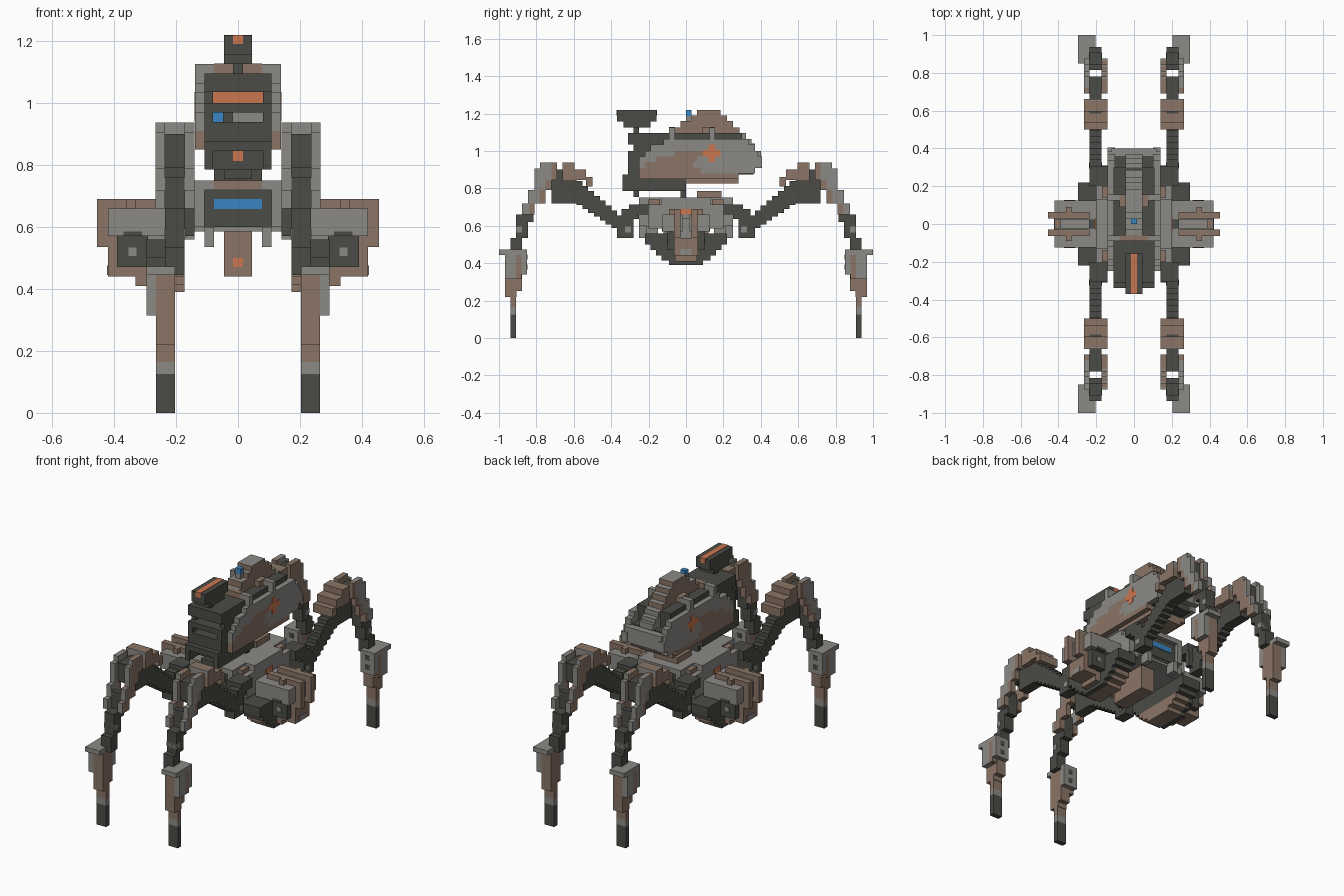
import bpy, bmesh
from mathutils import Vector

if "Cube" in bpy.data.objects:
    bpy.data.objects.remove(bpy.data.objects["Cube"], do_unlink=True)

COLOURS = {
    "grey": (0.262, 0.254, 0.235), "brown": (0.258, 0.178, 0.132),
    "dark": (0.07, 0.071, 0.061), "orange": (0.6, 0.18, 0.082),
    "blue": (0.042, 0.24, 0.56),
}
MATS = {}
for key, c in COLOURS.items():
    m = bpy.data.materials.new(key + "_paint")
    m.use_nodes = True
    m.diffuse_color = (*c, 1)
    m.node_tree.nodes["Principled BSDF"].inputs["Base Color"].default_value = (*c, 1)
    MATS[key] = m
KEYS = list(COLOURS)


def build(name, boxes, sx=1, sy=1, top=None):
    """One object from boxes (colour, x0, x1, y0, y1, z0, z1)."""
    bm = bmesh.new()
    for col, x0, x1, y0, y1, z0, z1 in boxes:
        vs = bmesh.ops.create_cube(bm, size=1)["verts"]
        for v in vs:
            v.co = Vector(((x0 + x1) / 2 * sx + v.co.x * (x1 - x0),
                           (y0 + y1) / 2 * sy + v.co.y * (y1 - y0),
                           (z0 + z1) / 2 + v.co.z * (z1 - z0)))
        for f in {f for v in vs for f in v.link_faces}:
            f.normal_update()
            up = top and f.normal.z > 0.5
            f.material_index = KEYS.index(top if up else col)
    me = bpy.data.meshes.new(name)
    bm.to_mesh(me)
    bm.free()
    for k in KEYS:
        me.materials.append(MATS[k])
    ob = bpy.data.objects.new(name, me)
    bpy.context.collection.objects.link(ob)


def sides(name, boxes):
    for sx, label in ((1, "left"), (-1, "right")):
        build(f"{label}_{name}", boxes, sx)


def corners(name, boxes):
    for sy, label in ((-1, "front"), (1, "rear")):
        for sx, side in ((1, "left"), (-1, "right")):
            build(f"{label}_{side}_{name}", boxes, sx, sy)


def rows(col, x0, x1, table):
    """Stacked layers (z0, z1, y0, y1) sharing one width."""
    return [(col, x0, x1, y0, y1, z0, z1) for z0, z1, y0, y1 in table]


# ---- legs ----
corners("foot", [
    ("dark", .203, .265, .908, .938, 0, .126),
    ("grey", .203, .265, .908, .938, .126, .165),
    ("brown", .203, .265, .908, .938, .165, .23)])
corners("shin", rows("brown", .203, .265, [
    (.22, .25, .905, .968), (.25, .34, .877, .968), (.34, .445, .88, .968)]) + [
    ("grey", .203, .296, .85, .88, .34, .472),
    ("brown", .265, .296, .88, .91, .315, .445),
    ("grey", .265, .296, .91, .968, .315, .445),
    ("grey", .235, .296, .908, 1.0, .445, .472),
    ("grey", .203, .235, .938, 1.0, .445, .472),
    ("grey", .235, .296, .88, .908, .445, .472),
    ("dark", .235, .262, .848, .85, .42, .447),
    ("dark", .235, .262, .848, .85, .365, .392)])
corners("ankle_joint", [
    ("dark", .172, .235, .845, .908, .535, .66),
    ("dark", .172, .235, .877, .938, .445, .535),
    ("grey", .17, .237, .877, .908, .565, .595)])

# Calf plates: grey outer edge, brown towards the knee
calf = []
for z0, z1, y0, y1 in ((.905, .937, .69, .78), (.845, .905, .69, .81), (.79, .845, .72, .81),
                       (.72, .79, .752, .845), (.66, .72, .81, .877)):
    for x0, x1, cut in ((.14, .172, y1 - .012), (.235, .266, y0 + .03)):
        calf += [("brown", x0, x1, y0, cut, z0, z1), ("grey", x0, x1, cut, y1, z0, z1)]
corners("calf_armour", calf + [("dark", .172, .235, .815, .845, .62, .76)])
thigh = [("dark", .172, .235, .585, .72, .72, .9), ("dark", .172, .235, .72, .78, .79, .9)]
for i in range(8):
    y, z = .585 - i * .031, .84 - i * .0265
    thigh.append(("dark", .172, .235, y - .031, y, z - .13 + i * .006, z))
corners("thigh", thigh)
corners("thigh_plate", [
    ("brown", .14, .266, .595, .655, .9, .937),
    ("grey", .14, .266, .655, .661, .9, .937),
    ("brown", .14, .172, .585, .661, .84, .9),
    ("brown", .235, .266, .585, .661, .84, .9),
    ("brown", .14, .266, .535, .595, .845, .9),
    ("brown", .14, .266, .5, .535, .81, .86)])
corners("hip", [
    ("dark", .172, .235, .28, .37, .535, .635),
    ("dark", .172, .235, .25, .345, .635, .69),
    ("dark", .14, .235, .2, .305, .66, .715),
    ("dark", .14, .172, .28, .31, .57, .66),
    ("grey", .17, .237, .295, .325, .565, .595)])

# ---- lower chassis ----
build("chassis", [
    ("grey", -.14, .14, -.22, .22, .6, .72),
    ("grey", -.14, .14, -.25, .25, .72, .75),
    ("grey", -.2, .2, -.2, .2, .585, .715),
    ("grey", -.2, .2, -.13, .13, .715, .75)])
build("waist", [
    ("brown", -.077, .077, .06, .19, .75, .785),
    ("brown", -.077, .077, -.251, -.25, .722, .75),
    ("dark", -.077, .077, -.03, .0, .75, .8)])
for sy, label in ((-1, "front"), (1, "rear")):
    build(label + "_sensor", [
        ("grey", -.14, -.108, .22, .25, .6, .72),
        ("grey", .108, .14, .22, .25, .6, .72),
        ("dark", -.108, .108, .22, .226, .6, .72),
        ("blue", -.077, .077, .226, .23, .658, .69)], 1, sy)
corners("chassis_peg", [
    ("grey", .077, .108, .19, .25, .535, .6),
    ("grey", .14, .172, .15, .21, .56, .6),
    ("brown", .11, .17, .14, .2, .715, .74)])
build("belly_block", [
    ("brown", -.045, .045, -.12, .12, .44, .6),
    ("orange", -.016, .016, -.123, -.12, .47, .5)])

# ---- side pods ----
sides("skid", rows("dark", .172, .296, [(.5, .56, -.22, .22), (.47, .5, -.19, .19)]) + [
    (c, x0, x1, -y, y, z0, z1)
    for z0, z1, y in ((.44, .47, .16), (.415, .44, .13), (.39, .415, .09))
    for c, x0, x1 in (("brown", .172, .265), ("dark", .265, .296))])
sides("pod_core", [
    ("grey", .2, .42, -.125, -.02, .57, .66),
    ("grey", .2, .42, .02, .125, .57, .66),
    ("grey", .235, .39, -.03, .03, .5, .64),
    ("dark", .29, .39, -.1, .1, .47, .57),
    ("dark", .31, .37, -.127, .127, .57, .585),
    ("orange", .2, .206, -.03, .03, .66, .69),
    ("brown", .33, .42, -.03, .03, .44, .535),
    ("brown", .296, .33, -.06, .06, .41, .47),
    ("grey", .42, .423, -.03, .03, .445, .475)])
for sy, label in ((-1, "front"), (1, "rear")):
    y0, y1 = sorted((sy * .03, sy * .064))
    sides(label + "_pod_rib", [
        ("brown", .235, .455, y0, y1, .655, .69),
        ("brown", .33, .36, *sorted((sy * .064, sy * .09)), .655, .69),
        ("brown", .39, .455, y0, y1, .535, .655),
        ("brown", .33, .42, y0, y1, .44, .535)])
    sides(label + "_pod_bolt", [
        ("grey", .327, .353, *sorted((sy * .1, sy * .102)), .507, .533)])

# ---- upper hull ----
build("hull_core", rows("dark", -.108, .108, [
    (1.005, 1.095, -.2, .3), (.875, 1.005, -.2, .36),
    (.785, .875, -.25, 0)]) + [
    ("brown", -.108, .108, 0, .28, .825, .875),
    ("grey", -.045, .045, .3, .37, 1.005, 1.04),
    ("grey", -.12, .12, .36, .4, .91, 1.0)])
# Hoops across the hull top
for name, y0, y1 in (("front", -.09, -.06), ("rear", .09, .155)):
    build(name + "_hull_hoop", [
        ("grey", -.139, .139, y1 - .03, y1, 1.065, 1.125),
        ("brown", -.077, .077, y0 - .001, y1 + .001, 1.095, 1.127)])
sides("hull_panel", rows("grey", .1, .139, [
    (1.035, 1.065, -.12, .335), (1.0, 1.035, -.19, .37),
    (.97, 1.0, -.22, -.06), (.97, 1.0, .1, .385),
    (.94, .97, -.25, -.16), (.94, .97, .06, .405),
    (.91, .94, -.25, -.22), (.91, .94, .04, .405), (.88, .91, .08, .37)])
    + rows("brown", .1, .139, [
        (.97, 1.0, -.06, .1), (.94, .97, -.16, .06), (.91, .94, -.22, .04),
        (.88, .91, -.25, .08), (.85, .88, -.25, .28)]))
cross = [(.139, .1405, .09, .185, .97, 1.005), (.139, .1405, .12, .155, .94, .97),
         (.139, .1405, .12, .155, 1.005, 1.035)]
sides("hull_cross", [("orange", *b) for b in cross])
build("spine", rows("grey", -.045, .045, [
    (1.04, 1.065, -.15, .35), (1.065, 1.095, -.15, .32)])
    + rows("brown", -.045, .045, [
        (1.095, 1.125, -.09, .285), (1.125, 1.16, -.03, .25), (1.16, 1.19, .03, .22),
        (1.19, 1.22, .06, .185)]), top="grey")
build("spine_beacon", [
    ("grey", -.016, .016, 0, .03, 1.16, 1.188),
    ("blue", -.016, .016, 0, .03, 1.188, 1.22)])

# ---- head and turret: deep slots between overhanging lips ----
build("head", rows("dark", -.108, .108, [
    (1.035, 1.095, -.31, -.15), (.97, 1.0, -.31, -.2), (.875, .938, -.31, -.2),
    (.845, .875, -.34, -.25)]) + [
    ("dark", -.045, .045, -.28, -.25, .755, .785)])
sides("cheek", rows("dark", .08, .108, [
    (1.0, 1.035, -.28, -.2), (.938, .97, -.31, -.2), (.785, .845, -.34, -.25)]))
build("head_details", [
    ("orange", -.08, .08, -.205, -.2, 1.0, 1.035),
    ("blue", -.08, -.046, -.206, -.2, .938, .97),
    ("grey", -.017, .08, -.206, -.2, .938, .97),
    ("orange", -.016, .016, -.254, -.25, .813, .845)])
build("turret", [
    ("dark", -.045, .045, -.37, -.157, 1.157, 1.218),
    ("dark", -.045, .045, -.335, -.19, 1.125, 1.157),
    ("dark", -.016, .016, -.28, -.25, 1.09, 1.125),
    ("orange", -.016, .016, -.371, -.156, 1.19, 1.22)])
